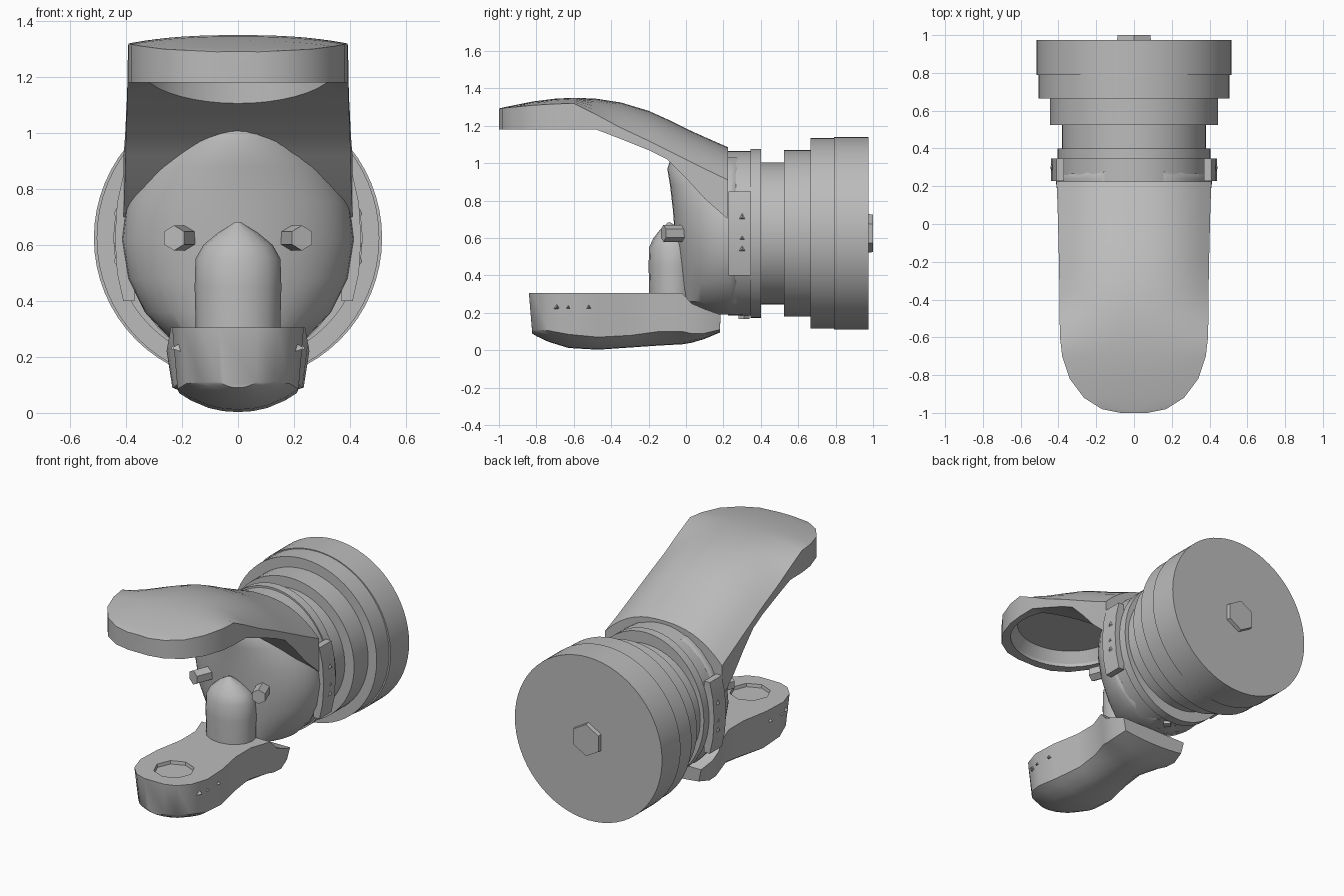
import bpy, bmesh, math
from mathutils import Vector

if "Cube" in bpy.data.objects:
    bpy.data.objects.remove(bpy.data.objects["Cube"], do_unlink=True)

grey = bpy.data.materials.new("plain grey")
grey.use_nodes = True
tone = (0.5, 0.5, 0.5, 1)
grey.diffuse_color = tone
grey.node_tree.nodes["Principled BSDF"].inputs["Base Color"].default_value = tone

AXIS_Z = 0.625


def finish(name, bm, angle=30):
    bmesh.ops.recalc_face_normals(bm, faces=bm.faces)
    mesh = bpy.data.meshes.new(name)
    bm.to_mesh(mesh)
    bm.free()
    mesh.materials.append(grey)
    ob = bpy.data.objects.new(name, mesh)
    bpy.context.collection.objects.link(ob)
    smooth(ob, angle)
    return ob


def smooth(ob, angle=30):
    bpy.ops.object.select_all(action='DESELECT')
    ob.select_set(True)
    bpy.context.view_layer.objects.active = ob
    bpy.ops.object.shade_smooth_by_angle(angle=math.radians(angle))


def loft(name, rings, angle=30):
    """Skin equal-sized closed rings and cap both ends."""
    bm = bmesh.new()
    loops = [[bm.verts.new(p) for p in ring] for ring in rings]
    for a, b in zip(loops, loops[1:]):
        for i in range(len(a)):
            j = (i + 1) % len(a)
            bm.faces.new((a[i], a[j], b[j], b[i]))
    bm.faces.new(loops[0])
    bm.faces.new(loops[-1])
    return finish(name, bm, angle)


def circle(n):
    return [(math.cos(2 * math.pi * i / n), math.sin(2 * math.pi * i / n)) for i in range(n)]


def lathe(name, profile, n=64):
    """Rings along y from (y, x radius, z radius)."""
    return loft(name, [[(rx * c, y, AXIS_Z + rz * s) for c, s in circle(n)]
                       for y, rx, rz in profile])


def cone(name, centre, direction, sides, r1, r2, depth):
    bm = bmesh.new()
    bmesh.ops.create_cone(bm, cap_ends=True, segments=sides, radius1=r1, radius2=r2, depth=depth)
    turn = Vector(direction).to_track_quat('Z', 'Y').to_matrix()
    bmesh.ops.rotate(bm, matrix=turn, verts=bm.verts)
    bmesh.ops.translate(bm, vec=centre, verts=bm.verts)
    return finish(name, bm)


def carve(ob, cutter):
    cutter.hide_render = True
    mod = ob.modifiers.new("carve", 'BOOLEAN')
    mod.operation = 'DIFFERENCE'
    mod.solver = 'EXACT'
    mod.object = cutter
    bpy.context.view_layer.objects.active = ob
    bpy.ops.object.modifier_apply(modifier=mod.name)
    bpy.data.objects.remove(cutter, do_unlink=True)
    smooth(ob)


# Stepped round base at the back
lathe("round_base", [(0.38, 0.38, 0.38), (0.525, 0.38, 0.38), (0.525, 0.445, 0.445),
                     (0.665, 0.445, 0.445), (0.665, 0.505, 0.51), (0.79, 0.505, 0.51),
                     (0.79, 0.515, 0.515), (0.975, 0.515, 0.515)])
lathe("collar", [(0.225, 0.40, 0.44), (0.345, 0.40, 0.44),
                 (0.345, 0.405, 0.452), (0.40, 0.405, 0.452)])
cone("back_button", (0, 0.98, AXIS_Z), (0, 1, 0), 6, 0.105, 0.1, 0.04)

# Rounded wall between the upper and lower jaws
wall = []
for z, front in ((0.19, 0.14), (0.26, -0.03), (0.36, -0.035), (0.48, -0.045),
                 (0.62, -0.06), (0.75, -0.07), (0.88, -0.085), (0.97, -0.1), (1.03, -0.08)):
    rx = 0.415 * math.sqrt(1 - ((z - AXIS_Z) / 0.445) ** 2)
    wall.append([(rx * c, 0.24 + s * (0.1 if s > 0 else 0.24 - front), z)
                 for c, s in circle(40)])
loft("throat_wall", wall, 35)

# Upper jaw: y, half width, underside, side crease, crown
canopy = []
for y, w, low, side, top in (
        (-1.0, 0.07, 1.18, 1.29, 1.292), (-0.98, 0.17, 1.18, 1.295, 1.298),
        (-0.92, 0.265, 1.18, 1.30, 1.31), (-0.82, 0.34, 1.18, 1.31, 1.33),
        (-0.7, 0.38, 1.18, 1.317, 1.345), (-0.6, 0.392, 1.18, 1.32, 1.35),
        (-0.48, 0.394, 1.18, 1.26, 1.345), (-0.35, 0.395, 1.13, 1.19, 1.325),
        (-0.2, 0.397, 1.07, 1.12, 1.28), (-0.1, 0.4, 1.02, 1.07, 1.235),
        (0, 0.402, 0.92, 1.02, 1.185), (0.1, 0.405, 0.81, 0.97, 1.14),
        (0.225, 0.41, 0.70, 0.91, 1.085)):
    us = [i / 8 - 1 for i in range(17)]
    ring = [(u * w, y, side + (top - side) * (1 - abs(u) ** 2.5)) for u in us]
    canopy.append(ring + [(w, y, low), (-w, y, low)])
upper = loft("upper_jaw", canopy)
hollow = loft("hollow_cutter", [[(0.35 * k * c, -0.62 + 0.33 * k * s, z) for c, s in circle(40)]
                                for z, k in ((0.9, 1), (1.2, 1), (1.265, 0.88))])
carve(upper, hollow)

# Lower jaw: y, half width, top, lower crease, underside
pad = []
for y, w, top, crease, low in (
        (-0.84, 0.07, 0.305, 0.11, 0.09), (-0.815, 0.14, 0.305, 0.11, 0.075),
        (-0.75, 0.2, 0.305, 0.105, 0.045), (-0.64, 0.235, 0.305, 0.085, 0.012),
        (-0.48, 0.228, 0.305, 0.07, 0.003), (-0.3, 0.195, 0.305, 0.08, 0.015),
        (-0.15, 0.195, 0.305, 0.1, 0.025), (-0.02, 0.24, 0.305, 0.1, 0.032),
        (0.03, 0.25, 0.25, 0.09, 0.04), (0.1, 0.255, 0.22, 0.09, 0.06),
        (0.185, 0.235, 0.19, 0.11, 0.095)):
    half = [(w, top), (w * 0.92, crease)]
    half += [(w * 0.92 * u, low + (crease - low) * u ** 2.2) for u in (0.8, 0.5, 0.25)]
    y2 = y * 0.98
    ring = [(x, y if z == top else y2, z) for x, z in half]
    pad.append(ring + [(0, y2, low)] + [(-x, yy, z) for x, yy, z in reversed(ring)])
lower = loft("lower_jaw", pad)
carve(lower, cone("recess_cutter", (0, -0.64, 0.315), (0, 0, 1), 8, 0.115, 0.125, 0.06))

# Upright post with a pointed cap
loft("upright_post", [[(0.155 * k * c, -0.07 - tip + 0.13 * k * s, z) for c, s in circle(16)]
                      for z, k, tip in ((0.28, 0.97, 0), (0.45, 1, 0), (0.55, 0.98, 0),
                                        (0.6, 0.8, 0), (0.645, 0.45, 0.01), (0.683, 0.05, 0.02))])
cone("under_tab", (0, 0.31, 0.178), (0, 0, 1), 4, 0.03, 0.03, 0.02)

# Mirrored details
for s, label in ((1, "left"), (-1, "right")):
    cone(label + "_peg", (0.205 * s, -0.06, 0.625), (0.35 * s, -0.9, 0), 6, 0.045, 0.045, 0.13)
    lug = [(0.37, 0.40), (0.41, 0.40), (0.432, 0.5), (0.44, 0.625),
           (0.432, 0.75), (0.41, 0.85), (0.37, 0.85)]
    loft(label + "_collar_lug", [[(s * x, y, z) for x, z in lug] for y in (0.228, 0.348)])
    for i, y in enumerate((-0.69, -0.63, -0.52)):
        cone(f"{label}_pad_stud_{i}", (s * (0.218 if i else 0.21), y, 0.23), (s, 0, 0), 3, 0.03, 0.005, 0.04)
    for i, z in enumerate((0.71, 0.6, 0.54)):
        cone(f"{label}_lug_stud_{i}", (s * 0.436, 0.3, z), (s, 0, 0), 3, 0.03, 0.005, 0.014)
